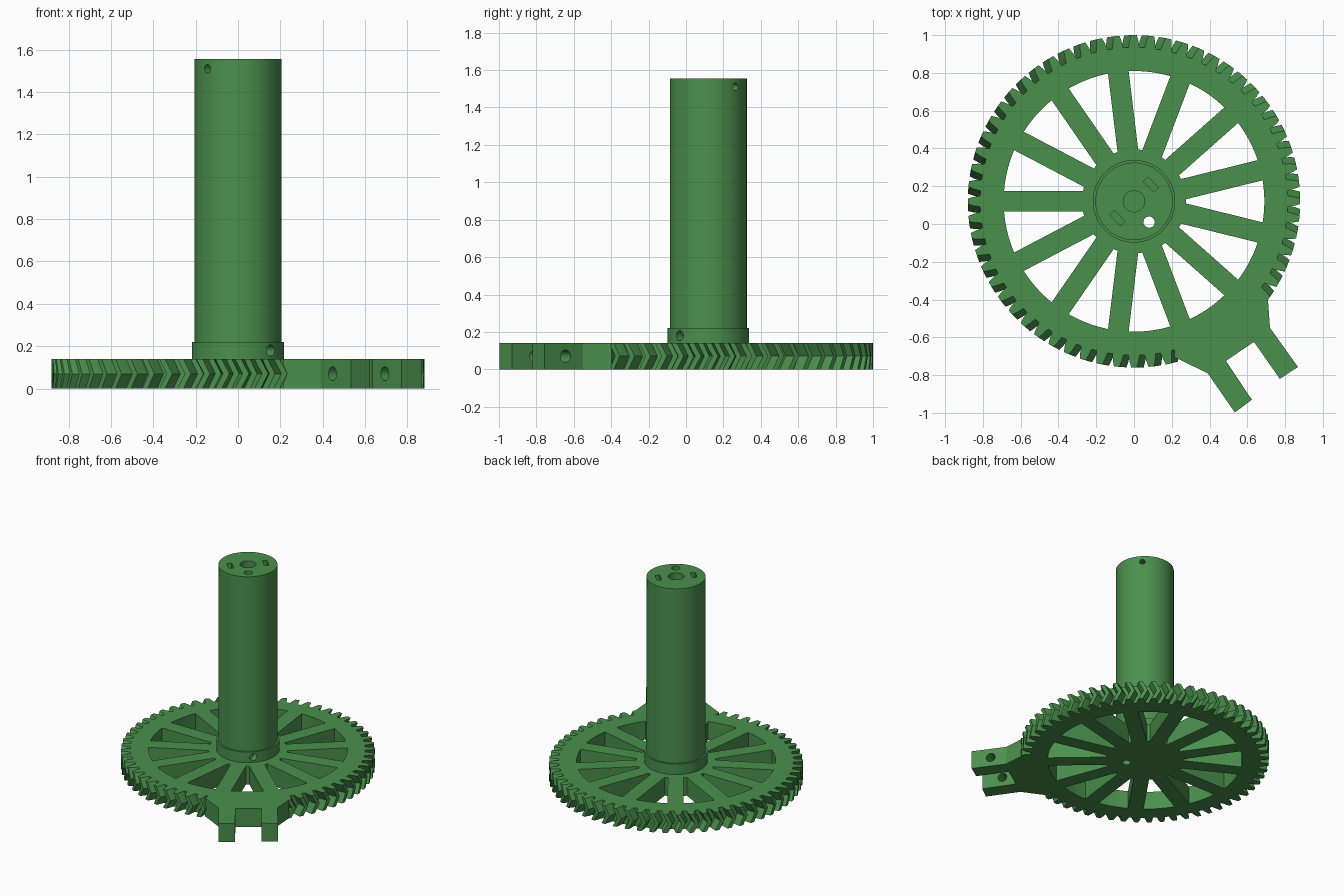
import bpy, bmesh, math
from mathutils import Matrix, Vector

if "Cube" in bpy.data.objects:
    bpy.data.objects.remove(bpy.data.objects["Cube"])

CX, CY = 0.0, 0.12          # wheel centre
THICK = 0.14                # wheel thickness
TEETH = 60
TOP = 1.555                 # top of the shaft

green = bpy.data.materials.new("green plastic")
green.diffuse_color = (0.07, 0.28, 0.075, 1)
green.use_nodes = True
green.node_tree.nodes["Principled BSDF"].inputs["Base Color"].default_value = green.diffuse_color


def polar(r, a):
    return (CX + r * math.cos(a), CY + r * math.sin(a))


def finish(bm, name):
    bmesh.ops.recalc_face_normals(bm, faces=bm.faces)
    mesh = bpy.data.meshes.new(name)
    bm.to_mesh(mesh)
    bm.free()
    mesh.materials.append(green)
    ob = bpy.data.objects.new(name, mesh)
    bpy.context.collection.objects.link(ob)
    return ob


def add_stack(bm, layers):
    """Loft a list of (outline, z) layers and cap both ends."""
    rings = [[bm.verts.new((x, y, z)) for x, y in pts] for pts, z in layers]
    n = len(rings[0])
    for a, b in zip(rings, rings[1:]):
        for i in range(n):
            j = (i + 1) % n
            bm.faces.new((a[i], a[j], b[j], b[i]))
    bm.faces.new(rings[0][::-1])
    bm.faces.new(rings[-1])


def add_rod(bm, start, end, r, sides=24):
    """Round rod between two points, used for drilling."""
    start, end = Vector(start), Vector(end)
    d = end - start
    rot = d.to_track_quat('Z', 'Y').to_matrix().to_4x4()
    bmesh.ops.create_cone(bm, cap_ends=True, segments=sides, radius1=r, radius2=r,
                          depth=d.length, matrix=Matrix.Translation((start + end) / 2) @ rot)


def combine(ob, other, op):
    mod = ob.modifiers.new(op, 'BOOLEAN')
    mod.operation, mod.solver, mod.object = op, 'EXACT', other
    bpy.context.view_layer.objects.active = ob
    bpy.ops.object.modifier_apply(modifier=mod.name)
    bpy.data.objects.remove(other)


def smooth(ob):
    bpy.ops.object.select_all(action='DESELECT')
    ob.select_set(True)
    bpy.context.view_layer.objects.active = ob
    bpy.ops.object.shade_smooth_by_angle(angle=math.radians(20))


# Herringbone toothed disc
def tooth_outline(shift):
    pitch = math.tau / TEETH
    profile = [(-0.34, 0.815), (-0.26, 0.85), (-0.16, 0.88),
               (0.16, 0.88), (0.26, 0.85), (0.34, 0.815)]
    return [polar(r, (i + f) * pitch + shift) for i in range(TEETH) for f, r in profile]


bm = bmesh.new()
add_stack(bm, [(tooth_outline(0), 0), (tooth_outline(0.042), THICK / 2),
               (tooth_outline(0), THICK)])
wheel = finish(bm, "toothed_wheel")

# Forked bracket merged into the rim
fork = [(0.212, -0.704), (0.39, -0.79), (0.534, -0.998), (0.624, -0.93),
        (0.487, -0.725), (0.635, -0.624), (0.772, -0.82), (0.868, -0.757),
        (0.72, -0.55), (0.709, -0.397)]
fork += [polar(0.75, math.radians(a)) for a in range(-37, -76, -4)]
bm = bmesh.new()
add_stack(bm, [(fork, 0), (fork, THICK)])
combine(wheel, finish(bm, "fork_bracket"), 'UNION')

# Windows between thirteen straight spokes
SPOKES, HALF, R_IN, R_OUT = 13, 0.055, 0.275, 0.69
step = math.tau / SPOKES
bm = bmesh.new()
for k in range(SPOKES):
    a0 = math.pi + k * step
    outline = []
    for r, steps in ((R_IN, 3), (R_OUT, 8)):
        gap = math.asin(HALF / r)
        arc = [polar(r, a0 + gap + (step - 2 * gap) * i / steps) for i in range(steps + 1)]
        outline += arc if r == R_IN else arc[::-1]
    add_stack(bm, [(outline, -0.1), (outline, THICK + 0.1)])
combine(wheel, finish(bm, "spoke_windows"), 'DIFFERENCE')

# Shaft with a stepped collar at its foot
def circle(r, n=96):
    return [polar(r, math.tau * i / n) for i in range(n)]


bm = bmesh.new()
add_stack(bm, [(circle(0.218), THICK), (circle(0.218), 0.22),
               (circle(0.205), 0.22), (circle(0.205), TOP)])
shaft = finish(bm, "shaft")

# Long channel through shaft and wheel, and the cross hole in the fork
wx, wy = 0.08, 0.01
for ob in (wheel, shaft):
    bm = bmesh.new()
    add_rod(bm, (wx, wy, -0.1), (wx, wy, TOP + 0.1), 0.03)
    if ob is wheel:
        add_rod(bm, (0.32, -0.955, 0.07), (0.92, -0.555, 0.07), 0.033)
    combine(ob, finish(bm, "channel"), 'DIFFERENCE')

# Centre bore and side hole in the collar
bm = bmesh.new()
add_rod(bm, (CX, CY, TOP - 0.4), (CX, CY, TOP + 0.1), 0.056, 32)
a = math.radians(-45)
add_rod(bm, (*polar(0.14, a), 0.18), (*polar(0.3, a), 0.18), 0.027)
combine(shaft, finish(bm, "bore"), 'DIFFERENCE')

# Nut slots in the shaft top
bm = bmesh.new()
for a in (math.radians(45), math.radians(225)):
    bmesh.ops.create_cube(bm, size=1, matrix=Matrix.Translation((*polar(0.125, a), TOP))
                          @ Matrix.Rotation(a, 4, 'Z') @ Matrix.Diagonal((0.034, 0.08, 0.17, 1)))
combine(shaft, finish(bm, "nut_slots"), 'DIFFERENCE')

# Set-screw holes meeting the slots
bm = bmesh.new()
for a in (math.radians(45), math.radians(225)):
    add_rod(bm, (*polar(0.03, a), 1.51), (*polar(0.3, a), 1.51), 0.02)
combine(shaft, finish(bm, "screw_holes"), 'DIFFERENCE')

for ob in (wheel, shaft):
    smooth(ob)
